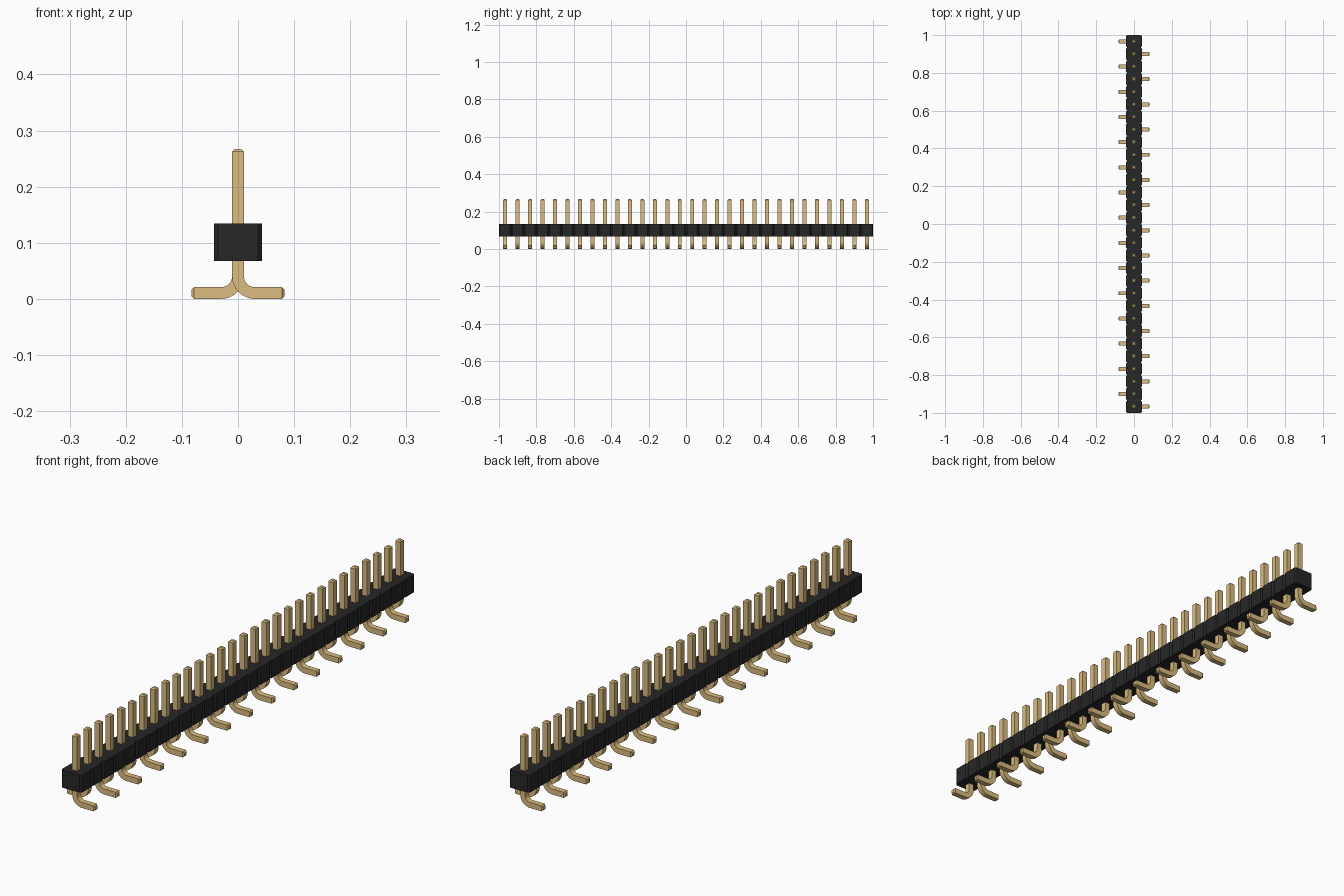
import bpy, bmesh, math

cube = bpy.data.objects.get("Cube")
if cube:
    bpy.data.objects.remove(cube, do_unlink=True)

COUNT = 30
PITCH = 2 / COUNT
HALF_PIN = 0.0105
CHAMFER = 0.0045
BODY_HALF, BODY_LOW, BODY_HIGH, NOTCH = 0.0425, 0.068, 0.134, 0.0067
TOP, REACH, BEND = 0.267, 0.083, 0.03


def make_material(name, colour):
    mat = bpy.data.materials.new(name)
    mat.use_nodes = True
    mat.diffuse_color = (*colour, 1)
    mat.node_tree.nodes["Principled BSDF"].inputs["Base Color"].default_value = (*colour, 1)
    return mat


def finish(bm, name, mat):
    bmesh.ops.recalc_face_normals(bm, faces=bm.faces)
    mesh = bpy.data.meshes.new(name)
    bm.to_mesh(mesh)
    bm.free()
    mesh.materials.append(mat)
    obj = bpy.data.objects.new(name, mesh)
    bpy.context.collection.objects.link(obj)
    return obj


black = make_material("black plastic", (0.02, 0.02, 0.02))
gold = make_material("gold metal", (0.709, 0.504, 0.21))

# Housing: outline notched at every pin pitch, extruded upward
side = []
for i in range(COUNT):
    y = -1 + i * PITCH
    side += [(BODY_HALF - NOTCH, y), (BODY_HALF, y + NOTCH), (BODY_HALF, y + PITCH - NOTCH)]
side.append((BODY_HALF - NOTCH, 1))
outline = side + [(-x, y) for x, y in reversed(side)]
bm = bmesh.new()
base = bm.faces.new([bm.verts.new((x, y, BODY_LOW)) for x, y in outline])
walls = bmesh.ops.extrude_face_region(bm, geom=[base], use_keep_orig=True)
top_verts = [v for v in walls["geom"] if isinstance(v, bmesh.types.BMVert)]
bmesh.ops.translate(bm, vec=(0, 0, BODY_HIGH - BODY_LOW), verts=top_verts)
finish(bm, "housing", black)

# Pin path: upright shaft, quarter bend, flat foot; entries are x, z, angle, half width
tip = HALF_PIN - CHAMFER
path = [(0, TOP, 0, tip), (0, TOP - CHAMFER, 0, HALF_PIN)]
STEPS = 8
for s in range(STEPS + 1):
    a = math.pi / 2 * s / STEPS
    path.append((BEND - BEND * math.cos(a), HALF_PIN + BEND - BEND * math.sin(a), a, HALF_PIN))
path += [(REACH - CHAMFER, HALF_PIN, math.pi / 2, HALF_PIN), (REACH, HALF_PIN, math.pi / 2, tip)]


def make_pin(name, y, direction):
    bm = bmesh.new()
    rings = []
    for x, z, a, h in path:
        rings.append([bm.verts.new((direction * (x + u * h * math.cos(a)), y + v * h, z + u * h * math.sin(a)))
                      for u, v in ((-1, -1), (1, -1), (1, 1), (-1, 1))])
    for lower, upper in zip(rings, rings[1:]):
        for k in range(4):
            n = (k + 1) % 4
            bm.faces.new((lower[k], lower[n], upper[n], upper[k]))
    bm.faces.new(rings[0])
    bm.faces.new(rings[-1])
    return finish(bm, name, gold)


# Pins: feet alternate between the two sides
pins = [make_pin(f"pin_{i + 1}", -1 + (i + 0.5) * PITCH, 1 if i % 2 == 0 else -1) for i in range(COUNT)]
bpy.ops.object.select_all(action="DESELECT")
for pin in pins:
    pin.select_set(True)
bpy.context.view_layer.objects.active = pins[0]
bpy.ops.object.shade_smooth_by_angle(angle=math.radians(25))
